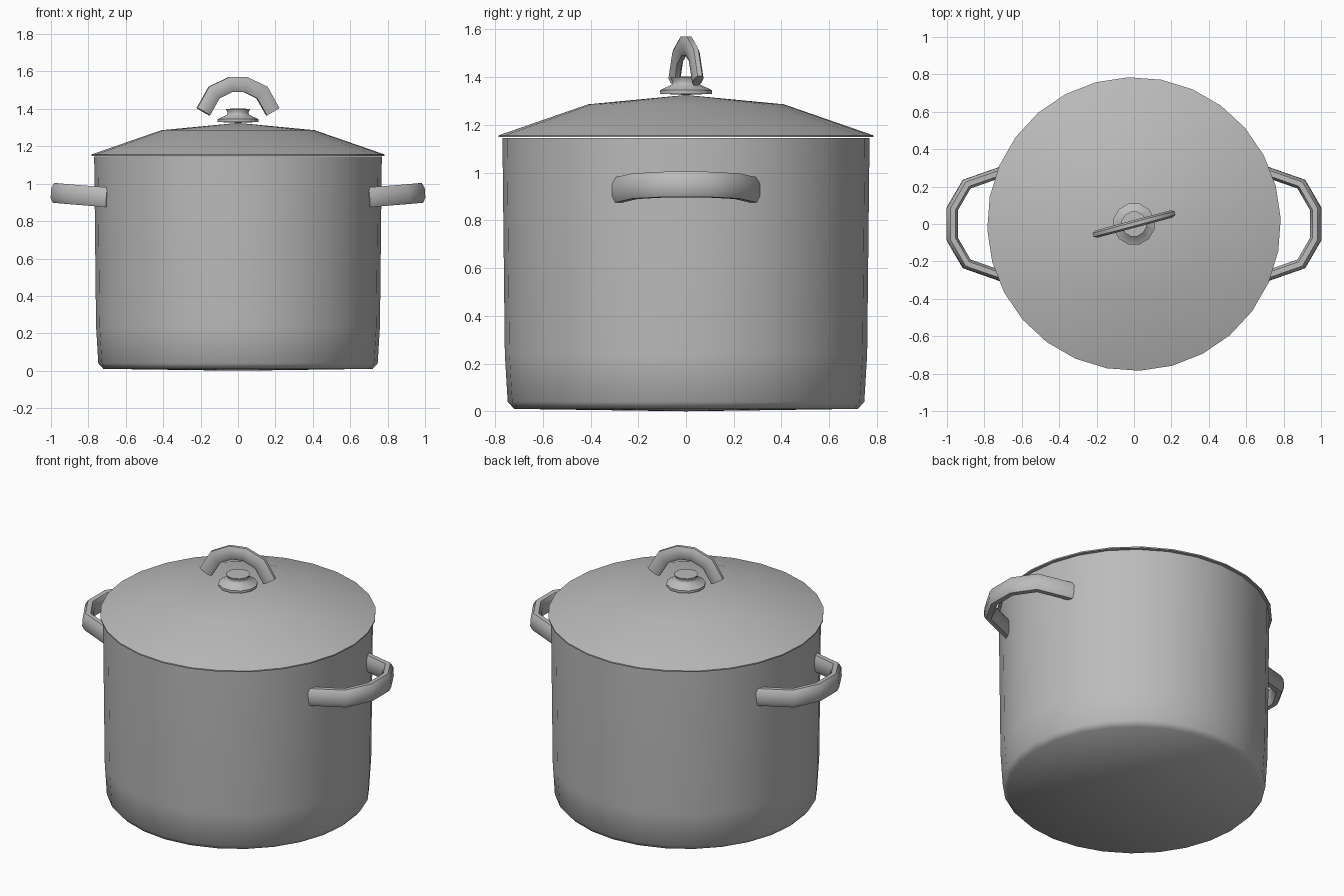
import bpy, bmesh, math
from mathutils import Vector, Matrix

if "Cube" in bpy.data.objects:
    bpy.data.objects.remove(bpy.data.objects["Cube"])

steel = bpy.data.materials.new("grey_steel")
steel.use_nodes = True
colour = (0.5, 0.5, 0.5, 1)
steel.diffuse_color = colour
steel.node_tree.nodes["Principled BSDF"].inputs["Base Color"].default_value = colour


def finish(bm, name, angle, turn=0):
    """Turn a bmesh into a smooth-shaded object, rotated about z."""
    bmesh.ops.remove_doubles(bm, verts=bm.verts, dist=0.0005)
    bmesh.ops.recalc_face_normals(bm, faces=bm.faces)
    bm.transform(Matrix.Rotation(math.radians(turn), 4, "Z"))
    mesh = bpy.data.meshes.new(name)
    bm.to_mesh(mesh)
    bm.free()
    mesh.materials.append(steel)
    obj = bpy.data.objects.new(name, mesh)
    bpy.context.collection.objects.link(obj)
    bpy.ops.object.select_all(action="DESELECT")
    obj.select_set(True)
    bpy.context.view_layer.objects.active = obj
    bpy.ops.object.shade_smooth_by_angle(angle=math.radians(angle))
    return obj


def lathe(name, profile, sides, angle, turn=0):
    """Spin a (radius, height) profile around z."""
    bm = bmesh.new()
    verts = [bm.verts.new((r, 0, z)) for r, z in profile]
    edges = [bm.edges.new(pair) for pair in zip(verts, verts[1:])]
    bmesh.ops.spin(bm, geom=verts + edges, cent=(0, 0, 0), axis=(0, 0, 1),
                   angle=math.tau, steps=sides)
    return finish(bm, name, angle, turn)


def bar(name, path, half_depth, half_width, up, turn=0):
    """Sweep a chamfered bar along a bent path; up is the plane's normal."""
    c = 0.5
    section = [(1, c), (c, 1), (-c, 1), (-1, c),
               (-1, -c), (-c, -1), (c, -1), (1, -c)]
    pts = [Vector(p) for p in path]
    up = Vector(up).normalized()
    bm = bmesh.new()
    rings = []
    for i, p in enumerate(pts):
        before = (p - pts[i - 1]).normalized() if i else None
        after = (pts[i + 1] - p).normalized() if i < len(pts) - 1 else None
        a, b = before or after, after or before
        tangent = (a + b).normalized()
        side = up.cross(tangent).normalized()
        mitre = 1 / tangent.dot(a)
        rings.append([bm.verts.new(p + side * (u * half_depth * mitre)
                                   + up * (v * half_width)) for u, v in section])
    for r, s in zip(rings, rings[1:]):
        for k in range(8):
            j = (k + 1) % 8
            bm.faces.new((r[k], r[j], s[j], s[k]))
    bm.faces.new(rings[0])
    bm.faces.new(rings[-1])
    return finish(bm, name, 50, turn)


# Hollow pot with a softened foot
lathe("pot_body", [(0, 0), (0.72, 0.01), (0.747, 0.04), (0.759, 0.24),
                   (0.769, 1.145), (0.752, 1.145), (0.742, 0.24),
                   (0.72, 0.05), (0, 0.03)], 28, 62)

# Shallow domed lid with a thin rim
TURN = 15
lathe("lid", [(0, 1.325), (0.41, 1.286), (0.785, 1.156), (0.785, 1.148),
              (0.75, 1.148), (0.4, 1.27), (0, 1.31)], 28, 40, TURN)

# Flared knob base and arched grip over it
lathe("knob_base", [(0, 1.325), (0.113, 1.33), (0.113, 1.345), (0.062, 1.368),
                    (0.057, 1.38), (0.068, 1.4), (0, 1.402)], 12, 50, TURN)
arch = [(0.192, 1.385), (0.133, 1.487), (0.042, 1.53)]
bar("lid_grip", [(x, 0, z) for x, z in arch] + [(-x, 0, z) for x, z in arch[::-1]],
    0.04, 0.02, (0, 1, 0), TURN)

# Pair of side handles, tilted slightly upward
half = [(0.695, 0.283, 0.927), (0.895, 0.213, 0.943), (0.972, 0.08, 0.95)]
loop = half + [(x, -y, z) for x, y, z in half[::-1]]
for name, turn in (("left_handle", 0), ("right_handle", 180)):
    bar(name, loop, 0.028, 0.053, (-0.08, 0, 1), turn)
